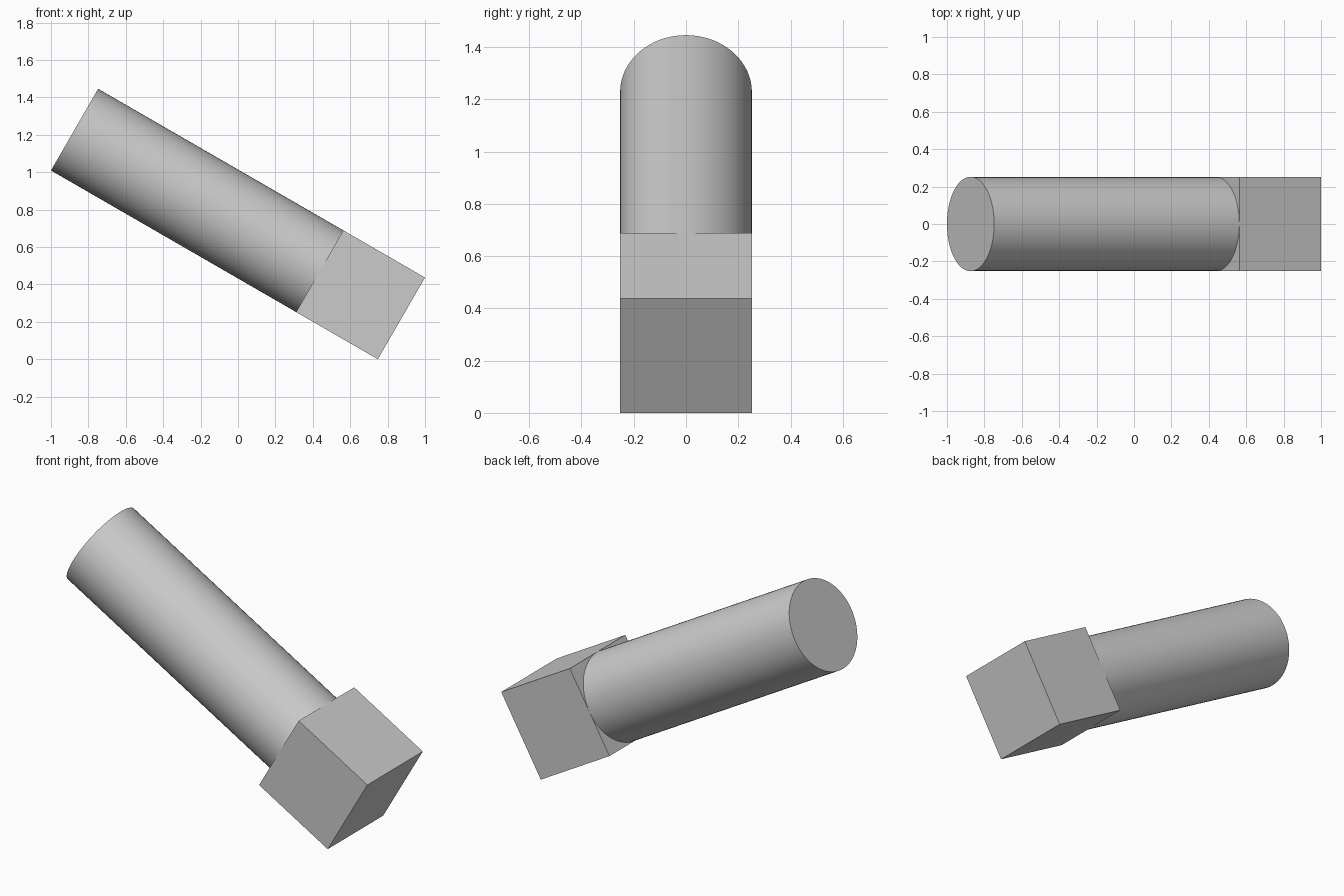
import bpy
import math
from mathutils import Matrix, Vector

default = bpy.data.objects.get("Cube")
if default:
    bpy.data.objects.remove(default, do_unlink=True)

SIZE = 0.5045            # block edge, also the shaft diameter
TILT = math.radians(30)  # downward slope towards +x
SHAFT = 3 * SIZE
TOTAL = SHAFT + SIZE
HEIGHT = TOTAL * math.sin(TILT) + SIZE * math.cos(TILT)

grey = bpy.data.materials.new("plain_grey")
grey.use_nodes = True
colour = (0.6, 0.6, 0.6, 1)
grey.diffuse_color = colour
grey.node_tree.nodes["Principled BSDF"].inputs["Base Color"].default_value = colour

# Local z runs along the sloping axis, pointing down to the block
slope = Matrix.Rotation(math.pi / 2 + TILT, 4, 'Y')
centre = Vector((0, 0, HEIGHT / 2))


def place(name, along):
    """Name the new part, tilt it and slide it along the axis."""
    part = bpy.context.object
    part.name = name
    part.data.materials.append(grey)
    position = centre + slope @ Vector((0, 0, along))
    part.matrix_world = Matrix.Translation(position) @ slope
    return part


# Round shaft
bpy.ops.mesh.primitive_cylinder_add(vertices=64, radius=SIZE / 2, depth=SHAFT)
place("round_shaft", -SIZE / 2)
bpy.ops.object.shade_smooth_by_angle(angle=math.radians(30))

# Square block at the lower end
bpy.ops.mesh.primitive_cube_add(size=SIZE)
place("square_block", SHAFT / 2)
